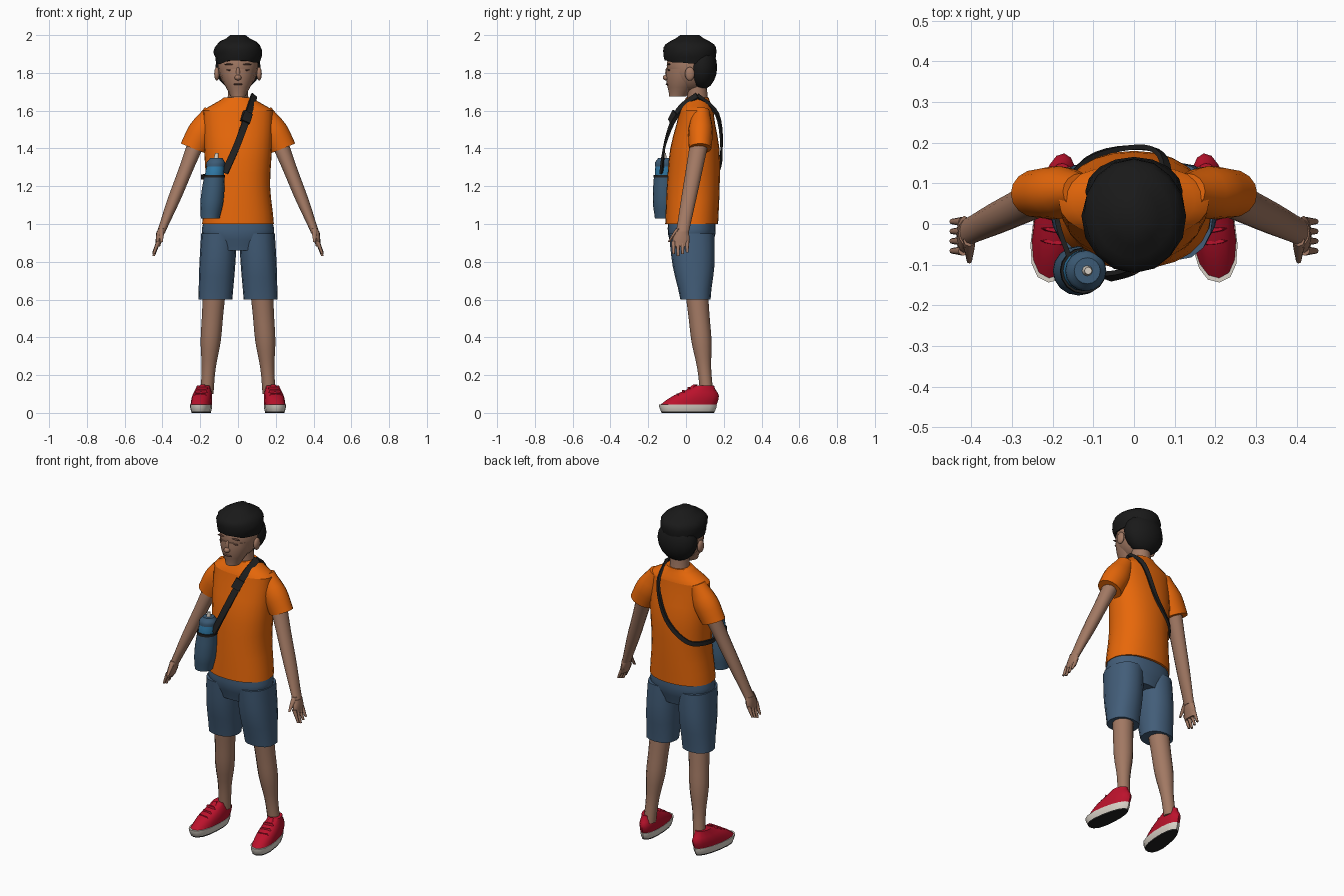
import bpy
import bmesh
import math
import random
from mathutils import Vector, Matrix

random.seed(4)
if "Cube" in bpy.data.objects:
    bpy.data.objects.remove(bpy.data.objects["Cube"], do_unlink=True)


def material(name, red, green, blue):
    mat = bpy.data.materials.new(name)
    mat.use_nodes = True
    mat.diffuse_color = (red, green, blue, 1)
    shader = mat.node_tree.nodes["Principled BSDF"]
    shader.inputs["Base Color"].default_value = mat.diffuse_color
    shader.inputs["Roughness"].default_value = 0.8
    return mat


skin = material("skin", 0.36, 0.19, 0.125)
dark_skin = material("dark_skin", 0.15, 0.07, 0.05)
orange_cotton = material("orange_cotton", 0.82, 0.14, 0.003)
denim = material("blue_denim", 0.055, 0.11, 0.19)
red_fabric = material("red_fabric", 0.5, 0.006, 0.025)
black_hair = material("black_hair", 0.01, 0.01, 0.01)
black_rubber = material("black_rubber", 0.015, 0.015, 0.015)
off_white = material("off_white", 0.68, 0.63, 0.56)
navy = material("pouch_navy", 0.045, 0.105, 0.18)
sky_blue = material("bottle_blue", 0.03, 0.2, 0.4)


def finish(name, bm, mat):
    bmesh.ops.recalc_face_normals(bm, faces=bm.faces)
    mesh = bpy.data.meshes.new(name)
    bm.to_mesh(mesh)
    bm.free()
    mesh.materials.append(mat)
    mesh.shade_smooth()
    mesh.set_sharp_from_angle(angle=math.radians(50))
    obj = bpy.data.objects.new(name, mesh)
    bpy.context.collection.objects.link(obj)
    return obj


def smooth_path(values, steps):
    """Smooth curve through all the given values."""
    keys = [Vector(v) for v in values]
    keys = [keys[0]] + keys + [keys[-1]]
    result = []
    for before, a, b, after in zip(keys, keys[1:], keys[2:], keys[3:]):
        for i in range(steps):
            t = i / steps
            leave, arrive = (b - before) / 2, (after - a) / 2
            bend = a * 3 - b * 3 + leave * 2 + arrive
            twist = a * 2 - b * 2 + leave + arrive
            result.append(a + leave * t - bend * t**2 + twist * t**3)
    return result + [keys[-1]]


def bridge(bm, loops):
    """Join neighbouring loops with quads and close both ends."""
    for low, high in zip(loops, loops[1:]):
        for i in range(len(low)):
            bm.faces.new((low[i - 1], low[i], high[i], high[i - 1]))
    bm.faces.new(loops[0])
    bm.faces.new(loops[-1])


def stack(name, mat, start, end, sizes, sides=16, mirror=1, power=2,
          slope=0, egg=0, turn=Matrix(), shape=None):
    """Body of level rings from start to end; sizes are radii or (x, y) radii."""
    pairs = [s if isinstance(s, tuple) else (s, s) for s in sizes]
    rings = smooth_path(pairs, 3)
    start, end = Vector(start), Vector(end)
    bm = bmesh.new()
    loops = []
    for level, (wide, deep) in enumerate(rings):
        centre = start.lerp(end, level / (len(rings) - 1))
        loop = []
        for i in range(sides):
            angle = math.tau * i / sides
            c, s = math.cos(angle), math.sin(angle)
            x = math.copysign(abs(c) ** (2 / power), c) * wide * (1 - egg * s)
            y = math.copysign(abs(s) ** (2 / power), s) * deep
            point = turn @ (centre + Vector((x, y, x * slope)))
            point.x *= mirror
            loop.append(bm.verts.new(point))
        loops.append(loop)
    bridge(bm, loops)
    if shape:
        shape(loops)
    return finish(name, bm, mat)


def blob(name, mat, centre, radii):
    bm = bmesh.new()
    bmesh.ops.create_uvsphere(bm, u_segments=16, v_segments=10, radius=1)
    bmesh.ops.scale(bm, vec=radii, verts=bm.verts)
    bmesh.ops.translate(bm, vec=centre, verts=bm.verts)
    return finish(name, bm, mat)


def ribbon(name, mat, path, width, thick):
    """Flat band along a path, facing away from the middle of the chest."""
    points = smooth_path(path, 5)
    bm = bmesh.new()
    loops = []
    for i, point in enumerate(points):
        ahead = points[min(i + 1, len(points) - 1)]
        behind = points[max(i - 1, 0)]
        along = (ahead - behind).normalized()
        outward = point - Vector((0, 0.05, min(point.z, 1.58)))
        outward = (outward - along * outward.dot(along)).normalized()
        across = along.cross(outward) * width / 2
        lift = outward * thick / 2
        corners = (across + lift, lift - across, -across - lift, across - lift)
        loops.append([bm.verts.new(point + corner) for corner in corners])
    bridge(bm, loops)
    return finish(name, bm, mat)


# Neck, head and face
stack("neck", skin, (0, 0.065, 1.6), (0, 0.055, 1.76), (0.06, 0.054, 0.054))
blob("skull", skin, (0, 0.02, 1.84), (0.107, 0.122, 0.14))
stack("jaw", skin, (0, -0.045, 1.675), (0, 0.01, 1.82),
      ((0.04, 0.045), (0.077, 0.085), (0.1, 0.115)))
blob("nose", skin, (0, -0.105, 1.775), (0.018, 0.018, 0.015))
blob("nose_bridge", skin, (0, -0.1, 1.8), (0.011, 0.01, 0.03))
blob("lips", dark_skin, (0, -0.1, 1.74), (0.026, 0.008, 0.005))


# Hair with a ragged fringe that rises over the forehead
def fringe(loops):
    for vert in loops[0]:
        if vert.co.y < 0:
            arch = max(0, 1 - abs(vert.co.x) / 0.1)
            vert.co.z += 0.035 * arch + random.uniform(-0.006, 0.006)
    for loop in loops[2:]:
        for vert in loop:
            vert.co.x += random.uniform(-0.004, 0.004)


stack("hair_cap", black_hair, (0, 0.02, 1.85), (0, 0.02, 2),
      ((0.115, 0.13), (0.125, 0.14), (0.115, 0.13), (0.04, 0.05)), shape=fringe)
blob("hair_back", black_hair, (0, 0.08, 1.83), (0.12, 0.085, 0.12))

# Shirt and hips of the shorts
stack("shirt_body", orange_cotton, (0, 0.03, 1), (0, 0.055, 1.6),
      ((0.19, 0.14), (0.17, 0.14), (0.18, 0.13), (0.185, 0.09)), sides=24, power=2.2)
stack("shirt_shoulders", orange_cotton, (0, 0.055, 1.6), (0, 0.06, 1.67),
      ((0.185, 0.09), (0.13, 0.075), (0.075, 0.06)), sides=24, power=2.2)
stack("shorts_hips", denim, (0, 0.03, 0.86), (0, 0.03, 1.03),
      ((0.13, 0.1), (0.19, 0.125), (0.18, 0.125)), sides=24, power=2.3)

for word, side in (("left", 1), ("right", -1)):
    # Features beside the nose
    blob(word + "_ear", skin, (side * 0.112, 0.02, 1.795), (0.014, 0.026, 0.036))
    blob(word + "_eyebrow", dark_skin, (side * 0.046, -0.09, 1.845), (0.027, 0.008, 0.004))
    blob(word + "_eye", dark_skin, (side * 0.045, -0.09, 1.815), (0.017, 0.007, 0.004))

    # Sleeve, arm and hand
    stack(word + "_sleeve", orange_cotton, (0.237, 0.075, 1.4), (0.13, 0.08, 1.6),
          ((0.066, 0.06), (0.07, 0.065), (0.045, 0.045)), mirror=side, slope=0.4)
    stack(word + "_arm", skin, (0.2, 0.08, 1.48), (0.41, -0.02, 0.95),
          (0.05, (0.04, 0.045), (0.035, 0.04), (0.022, 0.034)), sides=12, mirror=side)
    stack(word + "_palm", skin, (0.41, -0.02, 0.96), (0.425, -0.03, 0.88),
          ((0.022, 0.034), (0.018, 0.045), (0.012, 0.04)), sides=12, mirror=side)
    stack(word + "_thumb", skin, (0.405, -0.04, 0.975), (0.405, -0.09, 0.905),
          (0.015, 0.012, 0.007), sides=8, mirror=side)
    for i, finger in enumerate(("index", "middle", "ring", "little")):
        y = 0.024 * i - 0.066
        tip = 0.83 + 0.01 * abs(i - 1)
        stack(f"{word}_{finger}_finger", skin, (0.42, y, 0.91), (0.447, y, tip),
              (0.012, 0.007), sides=8, mirror=side)

    # Leg of the shorts and bare leg
    stack(word + "_shorts_leg", denim, (0.12, 0.05, 0.6), (0.1, 0.03, 0.95),
          ((0.09, 0.08), (0.095, 0.11), (0.095, 0.12)), mirror=side, power=2.3)
    stack(word + "_leg", skin, (0.125, 0.055, 0.65), (0.165, 0.11, 0.1),
          (0.06, 0.056, 0.053, 0.037, 0.035), sides=12, mirror=side)

    # Shoe with toes turned out: black-bottomed sole, upper, tongue and laces
    turn = Matrix.Translation((0.192, 0.01, 0)) @ Matrix.Rotation(math.radians(7), 4, "Z")
    sole = stack(word + "_sole", off_white, (0, 0, 0), (0, 0, 0.045),
                 ((0.047, 0.14), (0.053, 0.15), (0.055, 0.155)),
                 mirror=side, power=2.3, egg=0.18, turn=turn)
    sole.data.materials.append(black_rubber)
    for face in sole.data.polygons:
        face.material_index = int(face.center.z < 0.01)
    stack(word + "_shoe_upper", red_fabric, (0, 0, 0.04), (0, 0.09, 0.145),
          ((0.053, 0.15), (0.05, 0.12), (0.034, 0.05)),
          mirror=side, power=2.2, egg=0.16, turn=turn)
    stack(word + "_shoe_tongue", red_fabric, (0, -0.02, 0.09), (0, 0.04, 0.15),
          (0.025, 0.022, 0.012), sides=8, mirror=side, turn=turn)
    for i in range(3):
        y, z = 0.03 * i - 0.055, 0.018 * i + 0.09
        stack(f"{word}_lace_{i}", red_fabric, (0, y, z), (0, y, z + 0.012),
              ((0.034, 0.007), (0.026, 0.005)), sides=8, mirror=side, turn=turn)


# Water bottle leaning in its pouch
def bottle_part(name, mat, low, high, radii):
    start, end = (Vector((0.1 * z - 0.25, -0.115, z)) for z in (low, high))
    stack(name, mat, start, end, radii)


bottle_part("bottle_pouch", navy, 1.03, 1.25, (0.05, 0.06, 0.06, 0.055))
bottle_part("pouch_rim", black_rubber, 1.245, 1.26, (0.057, 0.056))
bottle_part("bottle", sky_blue, 1.24, 1.32, (0.05, 0.05, 0.045))
bottle_part("bottle_cap", navy, 1.305, 1.35, (0.05, 0.048, 0.032))
bottle_part("bottle_spout", off_white, 1.34, 1.375, (0.014, 0.009))

# Shoulder strap: broad across the chest, narrow over the back and hip
shoulder = (0.085, 0.06, 1.68)
ribbon("strap_front", black_rubber,
       ((-0.07, -0.13, 1.27), (0, -0.11, 1.43), (0.06, -0.04, 1.6), shoulder), 0.036, 0.012)
ribbon("strap_back", black_rubber,
       (shoulder, (0.07, 0.165, 1.58), (0, 0.188, 1.39), (-0.12, 0.155, 1.27),
        (-0.19, 0.04, 1.25), (-0.16, -0.08, 1.25)), 0.024, 0.012)
ribbon("strap_slider", black_rubber, ((0.037, -0.08, 1.54), (0.053, -0.053, 1.59)), 0.05, 0.022)
